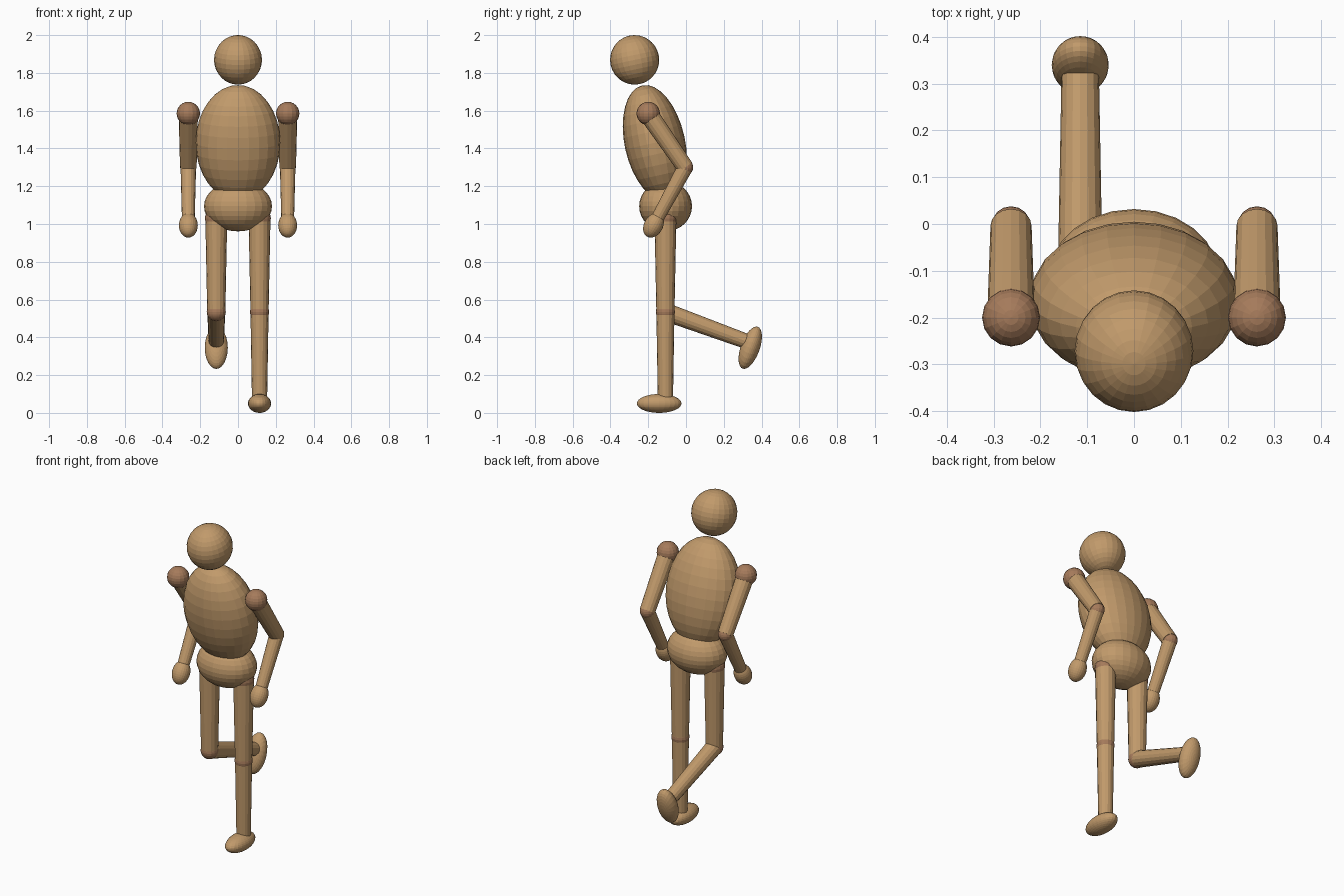
import bpy
import math
from mathutils import Vector

if "Cube" in bpy.data.objects:
    bpy.data.objects.remove(bpy.data.objects["Cube"])


def material(name, rgb):
    m = bpy.data.materials.new(name)
    m.diffuse_color = (*rgb, 1.0)
    m.use_nodes = True
    m.node_tree.nodes["Principled BSDF"].inputs["Base Color"].default_value = m.diffuse_color
    return m


WOOD = material("light_wood", (0.533, 0.323, 0.147))
JOINT = material("joint_wood", (0.381, 0.198, 0.105))


def ellipsoid(name, center, radii, tilt=0.0, mat=WOOD, segments=24, rings=16):
    """Faceted ball, stretched by radii and tilted (degrees) about x."""
    bpy.ops.mesh.primitive_uv_sphere_add(segments=segments, ring_count=rings, radius=1,
                                         location=center,
                                         rotation=(math.radians(tilt), 0, 0))
    ob = bpy.context.object
    ob.name = name
    ob.scale = radii
    ob.data.materials.append(mat)
    return ob


def ball(name, center, r):
    return ellipsoid(name, center, (r, r, r), mat=JOINT, segments=16, rings=12)


def limb(name, start, end, r_start, r_end):
    """Tapered round bar from start to end."""
    a, b = Vector(start), Vector(end)
    bpy.ops.mesh.primitive_cone_add(vertices=16, radius1=r_start, radius2=r_end,
                                    depth=(b - a).length, location=(a + b) / 2)
    ob = bpy.context.object
    ob.name = name
    ob.rotation_euler = (b - a).to_track_quat('Z', 'Y').to_euler()
    ob.data.materials.append(WOOD)
    return ob


# Head, leaning torso and pelvis
ellipsoid("head", (0, -0.272, 1.869), (0.127, 0.130, 0.131), 12)
ellipsoid("torso", (0, -0.165, 1.43), (0.224, 0.160, 0.311), 12.4)
ellipsoid("pelvis", (0, -0.108, 1.094), (0.180, 0.140, 0.133))

# Arms, bent back at the elbow
for side, sx in (("left", 1), ("right", -1)):
    x = 0.263 * sx
    shoulder, elbow, wrist = (x, -0.2, 1.585), (x, -0.004, 1.30), (x, -0.150, 1.032)
    ball(side + "_shoulder", shoulder, 0.062)
    limb(side + "_upper_arm", shoulder, elbow, 0.051, 0.044)
    ball(side + "_elbow", elbow, 0.042)
    limb(side + "_forearm", elbow, wrist, 0.041, 0.034)
    ellipsoid(side + "_hand", (x, -0.172, 0.993), (0.050, 0.050, 0.069), -28.5)

# Legs: one standing, the other folded back at the knee
LEGS = (
    ("left", 0.114, (-0.109, 0.06), (-0.142, 0.050), 0),
    ("right", -0.115, (0.327, 0.376), (0.340, 0.345), 70),
)
for side, x, ankle, foot, bend in LEGS:
    hip, knee = (x, -0.109, 1.03), (x, -0.109, 0.535)
    ball(side + "_hip", hip, 0.060)
    limb(side + "_thigh", hip, knee, 0.058, 0.048)
    ball(side + "_knee", knee, 0.0505)
    limb(side + "_shin", knee, (x, *ankle), 0.048, 0.040)
    ellipsoid(side + "_foot", (x, *foot), (0.061, 0.118, 0.050), bend)
